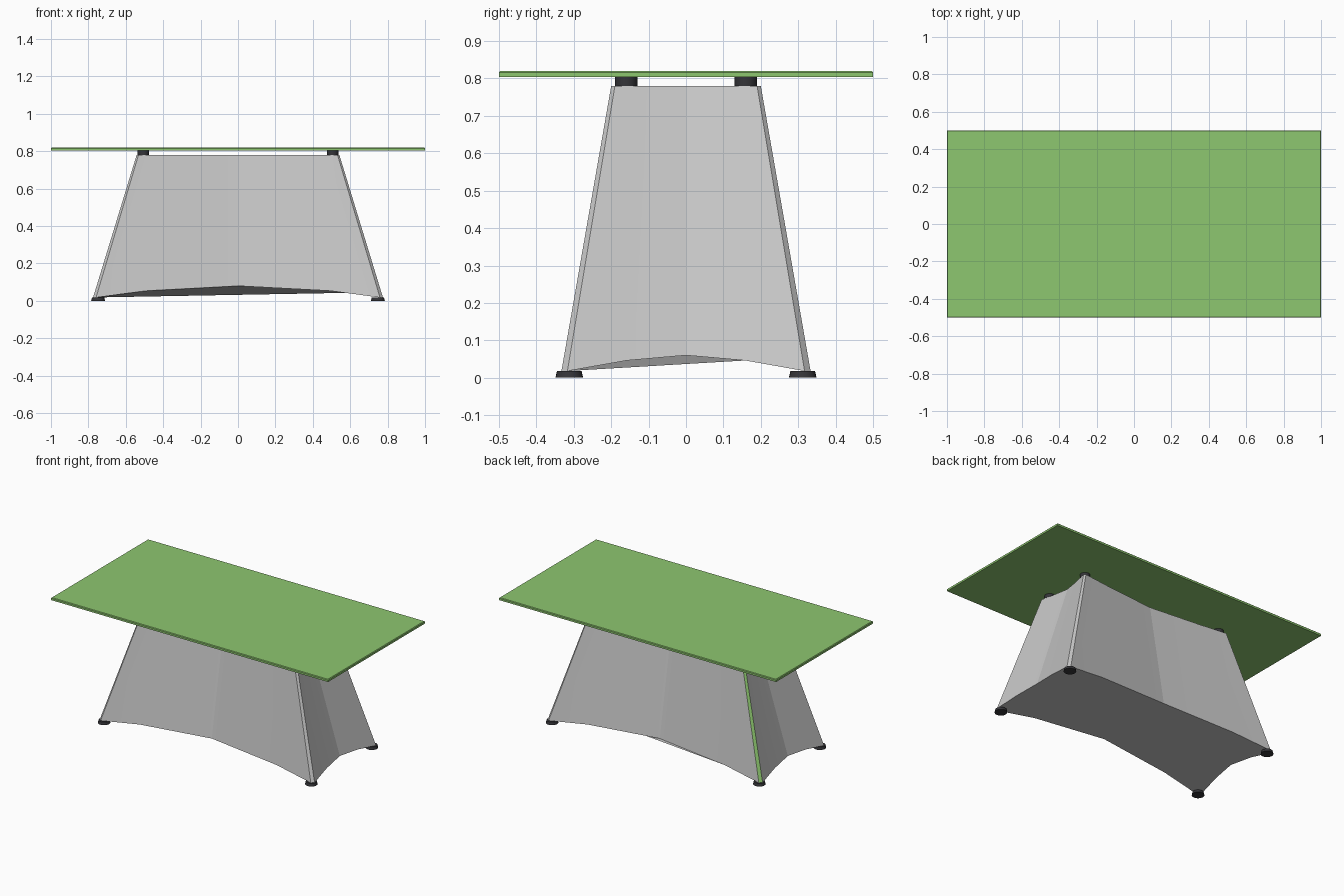
import bpy, bmesh, math
from mathutils import Vector

if "Cube" in bpy.data.objects:
    bpy.data.objects.remove(bpy.data.objects["Cube"], do_unlink=True)


def material(name, rgb):
    m = bpy.data.materials.new(name)
    m.use_nodes = True
    color = (*rgb, 1)
    m.diffuse_color = color
    m.node_tree.nodes["Principled BSDF"].inputs["Base Color"].default_value = color
    return m


GREEN = material("green", (0.27, 0.57, 0.16))
GREY = material("light grey", (0.57, 0.57, 0.57))
BLACK = material("black rubber", (0.035, 0.035, 0.04))


def add_object(name, bm, *mats):
    bmesh.ops.recalc_face_normals(bm, faces=bm.faces[:])
    mesh = bpy.data.meshes.new(name)
    bm.to_mesh(mesh)
    bm.free()
    for m in mats:
        mesh.materials.append(m)
    ob = bpy.data.objects.new(name, mesh)
    bpy.context.collection.objects.link(ob)
    return ob


def smooth(ob):
    bpy.ops.object.select_all(action="DESELECT")
    ob.select_set(True)
    bpy.context.view_layer.objects.active = ob
    bpy.ops.object.shade_smooth_by_angle(angle=math.radians(30))


def ring(corner, side_mid, front_mid, cut, z_corner, z_side, z_front):
    """Closed outline: four gently concave sides with chamfered corners."""
    cx, cy = corner
    quarter = []
    for t in (0, 0.5, 1):      # middle of the +x side to the corner
        quarter.append((side_mid + (cx - side_mid) * t ** 1.2,
                        (cy - cut) * t, z_side + (z_corner - z_side) * t ** 1.6))
    for t in (1, 0.65, 0):     # corner to the middle of the +y side
        quarter.append(((cx - cut) * t, front_mid + (cy - front_mid) * t ** 1.2,
                        z_front + (z_corner - z_front) * t ** 2))
    pts = []
    for sx, sy in ((1, 1), (-1, 1), (-1, -1), (1, -1)):
        part = [Vector((sx * x, sy * y, z)) for x, y, z in quarter]
        if sx * sy < 0:
            part.reverse()
        pts += part[:-1]       # the shared middle point opens the next quarter
    return pts


# Tabletop: thin slab with a fine bevel round the upper edge
bm = bmesh.new()
bmesh.ops.create_cube(bm, size=1)
bmesh.ops.scale(bm, vec=(2, 1, 0.016), verts=bm.verts)
bmesh.ops.translate(bm, vec=(0, 0, 0.812), verts=bm.verts)
top_edges = [e for e in bm.edges if all(v.co.z > 0.81 for v in e.verts)]
bmesh.ops.bevel(bm, geom=top_edges, offset=0.004, segments=1, affect="EDGES")
add_object("tabletop", bm, GREEN)

# Pedestal: flared hollow-sided body, arched along the floor
bm = bmesh.new()
low = [bm.verts.new(p) for p in
       ring((0.775, 0.333), 0.735, 0.27, 0.016, 0.018, 0.06, 0.08)]
high = [bm.verts.new(p) for p in
        ring((0.542, 0.2), 0.505, 0.145, 0.01, 0.78, 0.78, 0.78)]
n = len(low)
for i in range(n):
    j = (i + 1) % n
    f = bm.faces.new((low[i], low[j], high[j], high[i]))
    c = f.calc_center_median()
    # One corner strip carries the tabletop colour
    if (low[i].co - low[j].co).length < 0.03 and c.x < 0 < c.y:
        f.material_index = 1
bm.faces.new(high)
bm.faces.new(low)
bm.normal_update()
for a, b in zip(low, high):
    if min(abs(a.co.x), abs(a.co.y)) < 0.001:   # crease down each side
        bm.edges.get((a, b)).smooth = False
smooth(add_object("pedestal", bm, GREY, GREEN))
ped = bpy.data.objects["pedestal"].data
for e in ped.edges:
    a, b = (ped.vertices[k].co for k in e.vertices)
    if abs(a.z - b.z) > 0.5 and min(abs(a.x), abs(a.y)) < 0.001:
        e.use_edge_sharp = True


def disc(name, x, y, z0, z1, r0, r1):
    bm = bmesh.new()
    bmesh.ops.create_cone(bm, cap_ends=True, segments=24, radius1=r0,
                          radius2=r1, depth=z1 - z0)
    bmesh.ops.translate(bm, vec=(x, y, (z0 + z1) / 2), verts=bm.verts)
    smooth(add_object(name, bm, BLACK))


# Floor feet and the spacers that carry the tabletop
for sx, side in ((1, "left"), (-1, "right")):
    for sy, end in ((-1, "front"), (1, "back")):
        disc(f"foot_{end}_{side}", sx * 0.748, sy * 0.312, 0, 0.018, 0.037, 0.033)
        disc(f"spacer_{end}_{side}", sx * 0.506, sy * 0.16, 0.78, 0.804, 0.03, 0.03)
